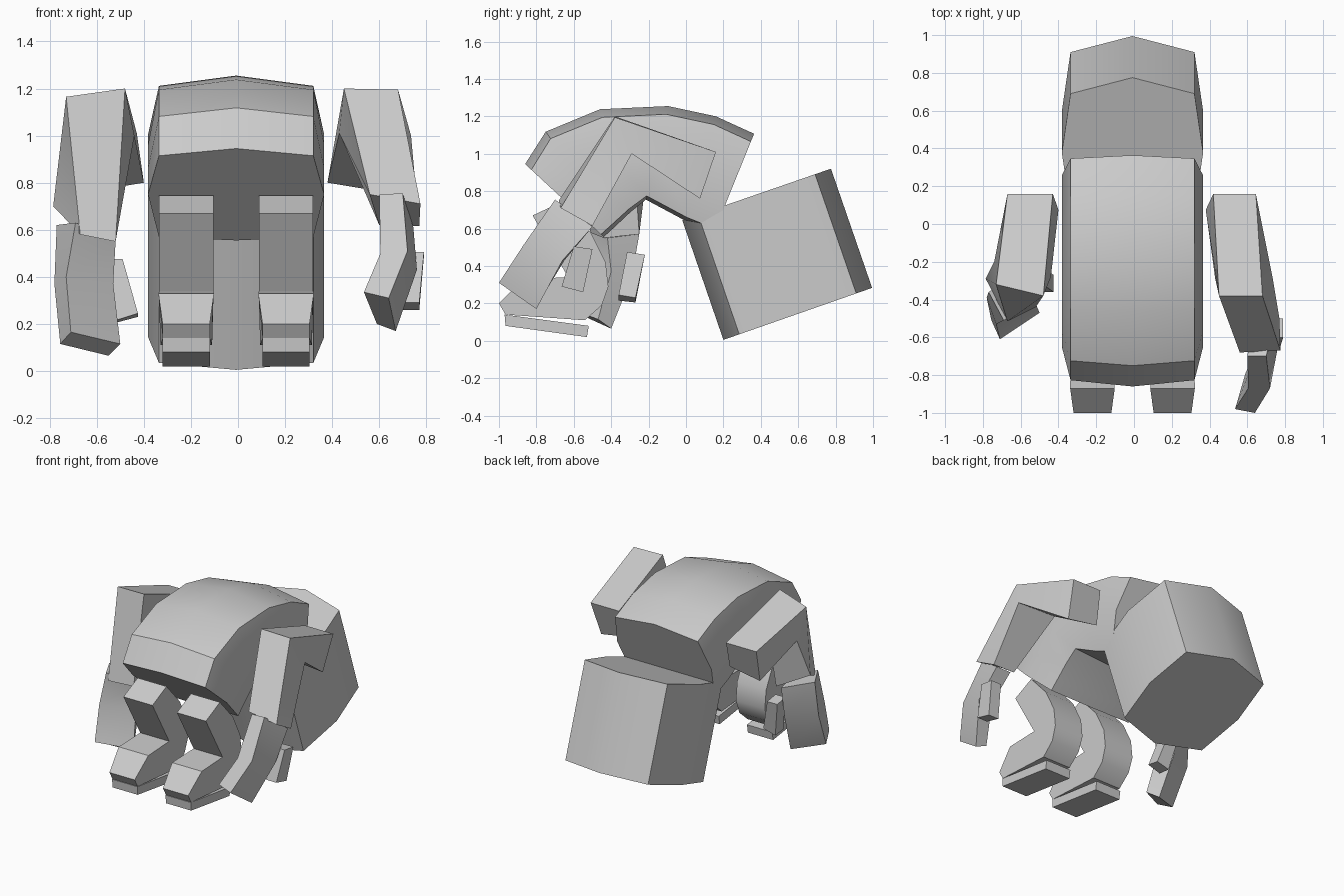
import bpy, bmesh, math

CX = -0.008  # centre line of the body


def finish(name, verts, faces, angle=35):
    mesh = bpy.data.meshes.new(name)
    mesh.from_pydata(verts, [], faces)
    bm = bmesh.new()
    bm.from_mesh(mesh)
    bmesh.ops.recalc_face_normals(bm, faces=bm.faces)
    bm.to_mesh(mesh)
    bm.free()
    ob = bpy.data.objects.new(name, mesh)
    bpy.context.collection.objects.link(ob)
    bpy.ops.object.select_all(action='DESELECT')
    ob.select_set(True)
    bpy.context.view_layer.objects.active = ob
    bpy.ops.object.shade_smooth_by_angle(angle=math.radians(angle))
    return ob


def loft(name, rings, angle=35):
    """Skin a list of equal-sized rings and cap both ends."""
    n = len(rings[0])
    verts = [p for r in rings for p in r]
    faces = [tuple(range(n)), tuple(range(len(verts) - n, len(verts)))]
    for k in range(len(rings) - 1):
        for i in range(n):
            j = (i + 1) % n
            faces.append((k * n + i, k * n + j, (k + 1) * n + j, (k + 1) * n + i))
    return finish(name, verts, faces, angle)


def octagon(a, b, inset_a, inset_b):
    """Bulged eight-sided section between two (y, z) ridge points."""
    length = math.dist(a, b)
    section = [(0, 0), (0.328, inset_a), (0.374, length * 0.5), (0.328, length - inset_b),
               (0, length), (-0.328, length - inset_b), (-0.374, length * 0.5), (-0.328, inset_a)]
    dy, dz = (b[0] - a[0]) / length, (b[1] - a[1]) / length
    return [(CX + x, a[0] + dy * t, a[1] + dz * t) for x, t in section]


# Arched torso: (back ridge, belly ridge) stations from front to rear
torso = [((-0.86, 0.945), (-0.44, 0.555)), ((-0.75, 1.118), (-0.385, 0.605)),
         ((-0.46, 1.238), (-0.30, 0.685)), ((-0.096, 1.255), (-0.215, 0.755)),
         ((0.16, 1.2), (0.0, 0.64)), ((0.364, 1.107), (0.15, 0.58))]
loft("torso", [octagon(a, b, 0.045, 0.02) for a, b in torso])

# Tilted barrel-shaped head block
loft("head", [octagon((0.20, 0.005), (0.995, 0.283), 0.09, 0.09),
              octagon((-0.02, 0.645), (0.775, 0.92), 0.09, 0.09)])

# Legs with thigh, heel and foot in one side profile, plus tilted soles: (y, z, half width)
leg = [(-0.82, 0.67, 0.115), (-0.66, 0.745, 0.115), (-0.51, 0.58, 0.115),
       (-0.43, 0.42, 0.115), (-0.415, 0.29, 0.115), (-0.45, 0.19, 0.112),
       (-0.54, 0.11, 0.11), (-0.965, 0.14, 0.1), (-1.0, 0.20, 0.1),
       (-0.87, 0.33, 0.118), (-0.63, 0.34, 0.115)]
sole = [(-0.97, 0.14, 0.1), (-0.965, 0.08, 0.1), (-0.53, 0.02, 0.1), (-0.52, 0.08, 0.1)]
for side, s in (("left", -1), ("right", 1)):
    for part, prof in (("leg", leg), ("sole", sole)):
        loft(side + "_" + part,
             [[(CX + s * 0.212 + e * w, y, z) for y, z, w in prof] for e in (-1, 1)])

# Right arm, swung forward: shoulder end, bend, elbow
loft("right_upper_arm", [
    [(.42, .16, 1.01), (.645, .16, 1.01), (.62, .075, .76), (.38, .075, .80)],
    [(.45, -.38, 1.2), (.68, -.38, 1.195), (.735, -.29, 1.0), (.43, -.29, 1.01)],
    [(.56, -.68, .75), (.775, -.67, .71), (.77, -.5, .615), (.60, -.5, .62)]])
loft("right_hand", [
    [(.60, -.70, .75), (.70, -.70, .755), (.745, -.50, .61), (.63, -.50, .61)],
    [(.605, -.87, .50), (.72, -.87, .51), (.76, -.66, .43), (.66, -.65, .43)],
    [(.535, -.98, .335), (.64, -1.0, .31), (.67, -.80, .17), (.59, -.79, .20)]])
loft("right_thumb", [
    [(.71, -.60, .505), (.79, -.60, .505), (.79, -.50, .49), (.71, -.50, .49)],
    [(.69, -.665, .29), (.77, -.665, .29), (.77, -.55, .26), (.69, -.55, .26)]])

# Left arm, hanging lower and twisted inward
loft("left_upper_arm", [
    [(-.43, .16, 1.01), (-.67, .16, 1.01), (-.64, .075, .76), (-.40, .075, .80)],
    [(-.48, -.38, 1.2), (-.73, -.32, 1.165), (-.74, -.20, .97), (-.44, -.28, 1.0)],
    [(-.52, -.44, .55), (-.67, -.515, .58), (-.785, -.29, .70), (-.54, -.25, .57)]])
loft("left_hand", [
    [(-.52, -.42, .55), (-.69, -.51, .63), (-.77, -.36, .62), (-.58, -.25, .57)],
    [(-.53, -.40, .37), (-.73, -.53, .40), (-.78, -.39, .37), (-.58, -.29, .34)],
    [(-.50, -.47, .115), (-.71, -.61, .165), (-.755, -.51, .115), (-.55, -.40, .065)]])
loft("left_thumb", [
    [(-.57, -.315, .475), (-.49, -.315, .475), (-.49, -.22, .46), (-.57, -.22, .46)],
    [(-.52, -.36, .215), (-.425, -.36, .245), (-.425, -.27, .23), (-.52, -.27, .205)]])
